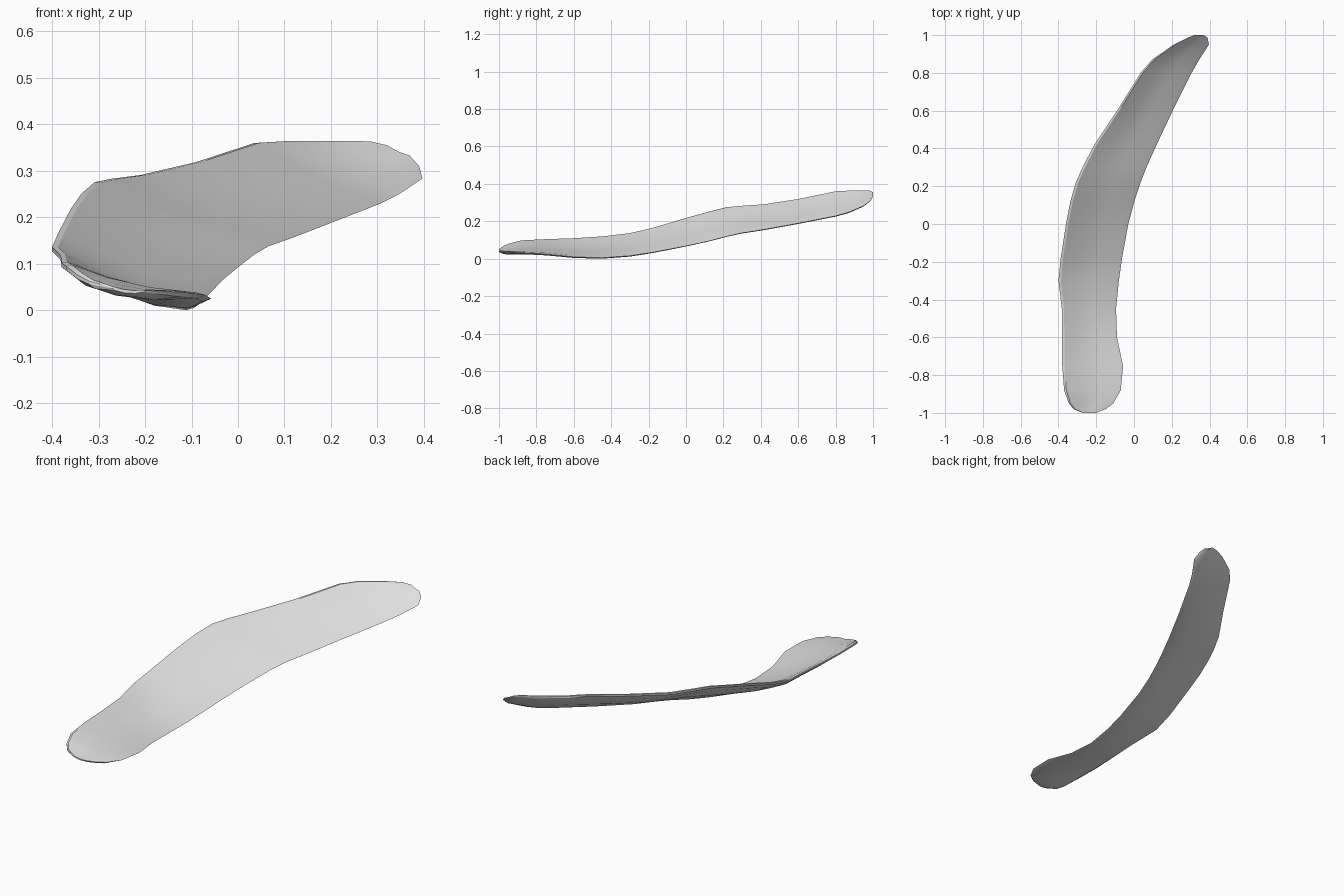
import bpy, bmesh

# Stations along the blade: y, left x, right x, left rim z, right rim z
stations = [
    (-1.00, -0.27, -0.20, 0.056, 0.048),
    (-0.98, -0.32, -0.15, 0.070, 0.045),
    (-0.95, -0.345, -0.11, 0.084, 0.042),
    (-0.88, -0.37, -0.07, 0.103, 0.037),
    (-0.75, -0.38, -0.058, 0.110, 0.029),
    (-0.60, -0.38, -0.09, 0.116, 0.014),
    (-0.45, -0.382, -0.095, 0.126, 0.009),
    (-0.30, -0.40, -0.08, 0.144, 0.020),
    (-0.18, -0.388, -0.063, 0.172, 0.038),
    (0.00, -0.36, -0.03, 0.226, 0.072),
    (0.12, -0.337, 0.002, 0.259, 0.098),
    (0.22, -0.308, 0.035, 0.284, 0.124),
    (0.30, -0.273, 0.066, 0.291, 0.142),
    (0.42, -0.21, 0.12, 0.299, 0.161),
    (0.60, -0.09, 0.205, 0.327, 0.194),
    (0.80, 0.035, 0.305, 0.368, 0.233),
    (0.87, 0.095, 0.345, 0.371, 0.253),
    (0.95, 0.21, 0.397, 0.371, 0.288),
    (0.985, 0.28, 0.39, 0.370, 0.315),
    (1.00, 0.32, 0.37, 0.361, 0.338),
]

# Cross-section loop: position across (0 left, 1 right), height offset
section = [(0, -0.002), (0.04, 0.005), (0.3, 0.0), (0.6, 0.0), (0.93, 0.005),
           (1, 0.002), (0.94, -0.008), (0.7, -0.021), (0.35, -0.025),
           (0.07, -0.020), (0, -0.011)]


def ring(bm, y, xl, xr, zl, zr):
    scale = min(1.0, (xr - xl) / 0.24)  # thinner towards the tips
    verts = []
    for t, off in section:
        sag = 0.008 * scale * 4 * t * (1 - t)
        verts.append(bm.verts.new((xl + (xr - xl) * t, y,
                                   zl + (zr - zl) * t - sag + off * scale)))
    return verts


# Curved, twisted blade lofted through the stations
bm = bmesh.new()
rings = [ring(bm, *s) for s in stations]
n = len(section)
for a, b in zip(rings, rings[1:]):
    for i in range(n):
        j = (i + 1) % n
        bm.faces.new((a[i], a[j], b[j], b[i]))
bm.faces.new(rings[0])
bm.faces.new(rings[-1])
bmesh.ops.recalc_face_normals(bm, faces=bm.faces)

# Rest the lowest point on the ground
low = min(v.co.z for v in bm.verts)
bmesh.ops.translate(bm, verts=bm.verts, vec=(0, 0, -low))

mesh = bpy.data.meshes.new("curved_blade")
bm.to_mesh(mesh)
bm.free()
blade = bpy.data.objects.new("curved_blade", mesh)
bpy.context.collection.objects.link(blade)

grey = bpy.data.materials.new("light grey")
grey.diffuse_color = (0.75, 0.75, 0.75, 1)
mesh.materials.append(grey)

# Soft blend over the broad faces, crisp rim
bpy.context.view_layer.objects.active = blade
blade.select_set(True)
bpy.ops.object.shade_smooth_by_angle(angle=0.45)
